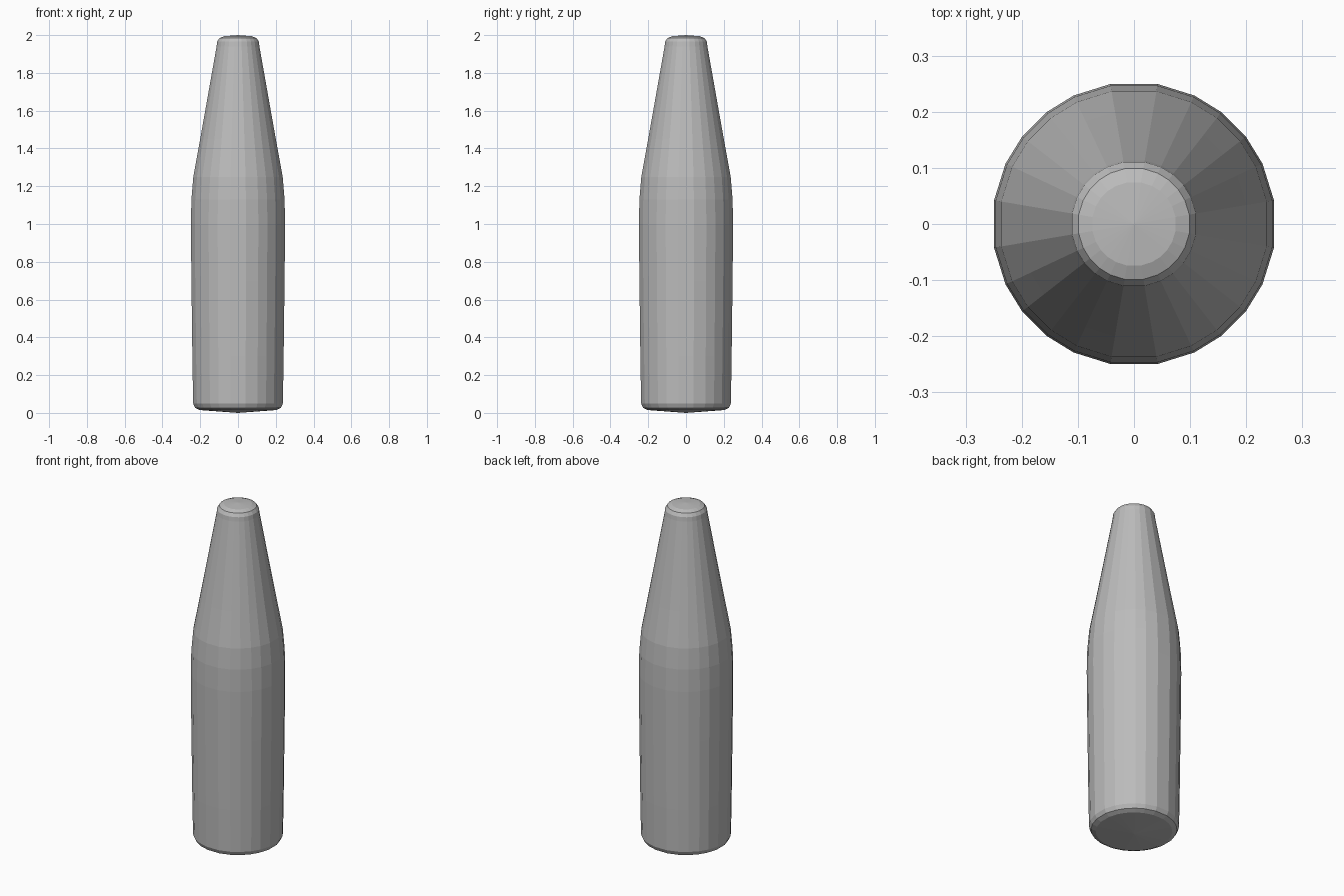
import bpy
import bmesh
from math import cos, sin, radians

cube = bpy.data.objects.get("Cube")
if cube:
    bpy.data.objects.remove(cube)

# Body colour
grey = bpy.data.materials.new("plain_grey")
colour = (0.5, 0.5, 0.5, 1)
grey.diffuse_color = colour
grey.use_nodes = True
grey.node_tree.nodes["Principled BSDF"].inputs["Base Color"].default_value = colour

# Facet corners: three per eighth-turn pair, repeated around the axis
angles = [quarter * 90 + a for quarter in range(4)
          for a in (9.6, 25.2, 38, 52, 64.8, 80.4)]

# Profile from base to tip: radius, height
profile = [(0.205, 0.015), (0.23, 0.027), (0.241, 0.05), (0.245, 0.3),
           (0.25, 0.7), (0.253, 1.0), (0.25, 1.13), (0.24, 1.25),
           (0.203, 1.45), (0.115, 1.94), (0.112, 1.965),
           (0.1, 1.984), (0.075, 1.994)]

bm = bmesh.new()
rings = [[bm.verts.new((r * cos(radians(a)), r * sin(radians(a)), z))
          for a in angles] for r, z in profile]
count = len(angles)

# Side walls
for low, high in zip(rings, rings[1:]):
    for i in range(count):
        j = (i + 1) % count
        bm.faces.new((low[i], low[j], high[j], high[i]))

# Slightly domed end caps
for ring, z in ((rings[0], 0), (rings[-1], 2)):
    centre = bm.verts.new((0, 0, z))
    for i in range(count):
        bm.faces.new((ring[i], ring[(i + 1) % count], centre))

bmesh.ops.recalc_face_normals(bm, faces=bm.faces)
mesh = bpy.data.meshes.new("tapered_body")
bm.to_mesh(mesh)
bm.free()
mesh.materials.append(grey)
body = bpy.data.objects.new("tapered_body", mesh)
bpy.context.collection.objects.link(body)
